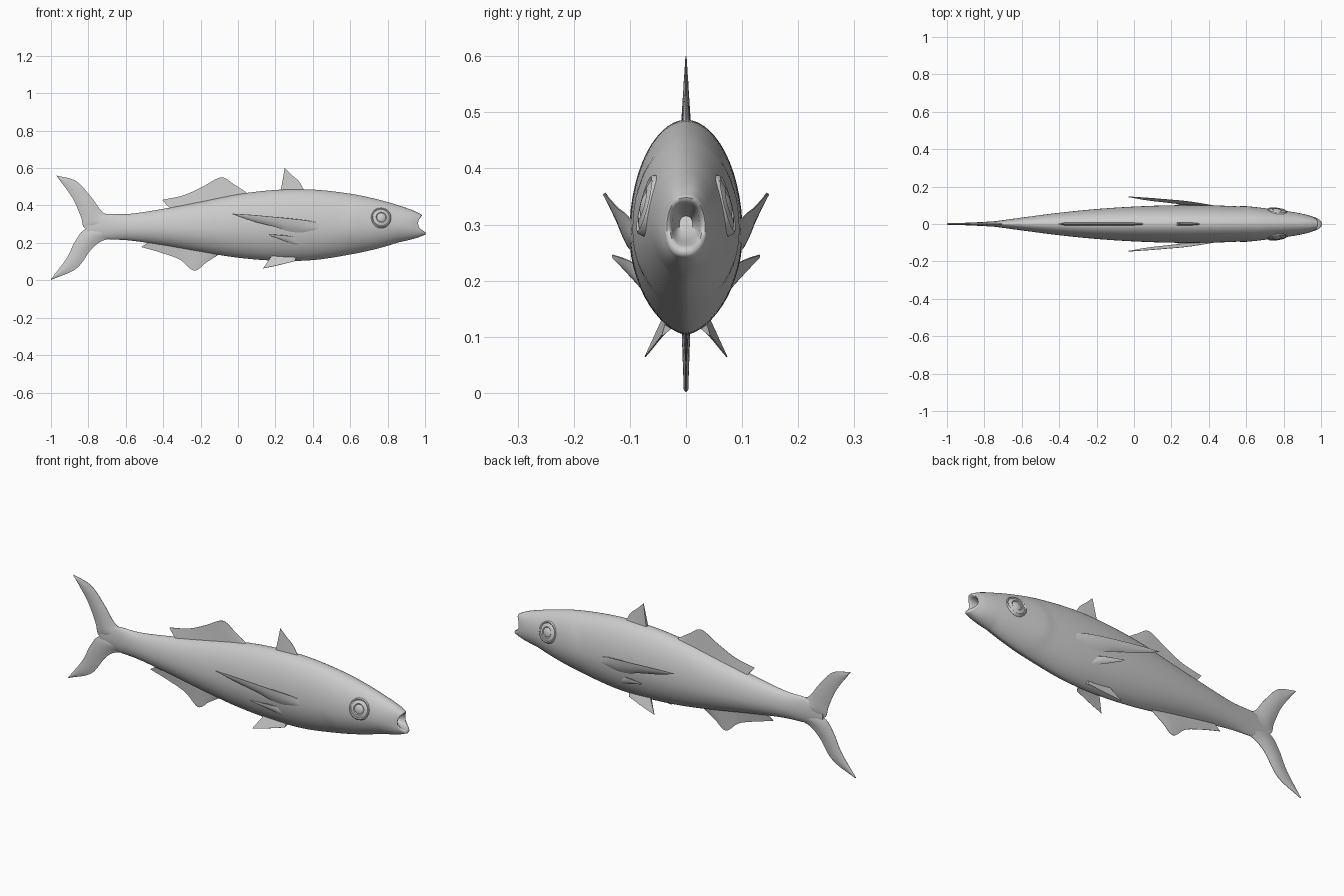
import bpy, bmesh
from math import sin, cos, pi
from mathutils import Vector

if "Cube" in bpy.data.objects:
    bpy.data.objects.remove(bpy.data.objects["Cube"])


def spline(pts, per):
    """Resample control tuples with a Catmull-Rom curve."""
    p = [Vector(q) for q in pts]
    p = [2 * p[0] - p[1]] + p + [2 * p[-1] - p[-2]]
    out = []
    for i in range(1, len(p) - 2):
        a, b, c, d = p[i - 1:i + 3]
        for k in range(per):
            t = k / per
            out.append(0.5 * (2 * b + (c - a) * t + (2 * a - 5 * b + 4 * c - d) * t * t
                              + (3 * b - a - 3 * c + d) * t ** 3))
    return out + [p[-2]]


def loft(name, rings, mirror=False, angle=40):
    """Skin closed rings and cap both ends."""
    bm = bmesh.new()
    vs = [[bm.verts.new(co) for co in r] for r in rings]
    n = len(vs[0])
    for a, b in zip(vs, vs[1:]):
        for i in range(n):
            j = (i + 1) % n
            bm.faces.new((a[i], a[j], b[j], b[i]))
    bm.faces.new(vs[0])
    bm.faces.new(vs[-1])
    bmesh.ops.recalc_face_normals(bm, faces=bm.faces)
    me = bpy.data.meshes.new(name)
    bm.to_mesh(me)
    bm.free()
    ob = bpy.data.objects.new(name, me)
    bpy.context.collection.objects.link(ob)
    if mirror:
        m = ob.modifiers.new("Mirror", 'MIRROR')
        m.use_axis = (False, True, False)
    bpy.ops.object.select_all(action='DESELECT')
    ob.select_set(True)
    bpy.context.view_layer.objects.active = ob
    bpy.ops.object.shade_smooth_by_angle(angle=angle * pi / 180)
    return ob


def fin(name, a, b, thick, normal=(0, 1, 0), lens=False, taper=0.0, mirror=False):
    """Thin blade between two edge curves; 2D points lie in the xz plane."""
    to3 = lambda q: q if len(q) == 3 else (q[0], 0, q[1])
    A, B = (spline([to3(q) for q in e], 6) for e in (a, b))
    nrm = Vector(normal).normalized()
    steps, rings = 8, []
    for i, (p, q) in enumerate(zip(A, B)):
        u = i / (len(A) - 1)
        sides = ([], [])
        for k in range(steps + 1):
            s = k / steps
            shape = sin(pi * s) if lens else 1 - s
            h = thick * (1 - taper * u) * shape + 0.001
            c = p.lerp(q, s)
            sides[0].append(c + nrm * h)
            sides[1].append(c - nrm * h)
        rings.append(sides[0] + sides[1][::-1])
    return loft(name, rings, mirror)


# Body: stations of x, top z, bottom z, half width
stations = [
    (-0.81, .315, .245, .006), (-0.72, .352, .222, .018), (-0.58, .355, .213, .037),
    (-0.40, .382, .187, .060), (-0.20, .420, .152, .080), (0.0, .460, .121, .093),
    (0.2, .483, .105, .100), (0.4, .485, .108, .100), (0.6, .463, .138, .092),
    (0.74, .434, .168, .079), (0.85, .403, .200, .064), (0.92, .375, .223, .050),
    (0.96, .352, .243, .037)]
N = 56


def section(x, zt, zb, hw, round_=0.0, jaw=0.0):
    mid, half = (zt + zb) / 2 - 0.03 * (zt - zb), (zt - zb) / 2
    ring = []
    for i in range(N):
        a = 2 * pi * i / N
        c, t = cos(a), sin(a)
        power = (1.03 if t > 0 else 1.25) * (1 - round_) + 0.75 * round_
        # gill cover: slight raised step along a curved edge
        g = min(1, max(0, (x - (0.56 + 0.09 * t * t)) / 0.03))
        fade = max(0, 1 - max(0, x - 0.6) / 0.15)
        y = hw * abs(c) ** power * (1 if c > 0 else -1) * (1 + 0.035 * g * fade)
        z = mid + t * ((zt - mid) if t > 0 else (mid - zb))
        ring.append((x + jaw * (0.03 * t * t - 0.01 * t), y, z))
    return ring


rings = []
for x, zt, zb, hw in spline(stations, 8):
    k = min(1, max(0, (x - 0.86) / 0.1))
    rings.append(section(x, zt, zb, hw, k, k))
# Lips and mouth cavity
for x, zt, zb, hw in [(.964, .348, .249, .034), (.962, .342, .257, .029), (.95, .337, .263, .025),
                      (.92, .33, .27, .021), (.885, .315, .285, .012)]:
    rings.append(section(x, zt, zb, hw, 1, 1))
loft("body", rings, angle=60)

# Forked tail
fin("tail_upper_lobe",
    [(-.64, .345), (-.72, .362), (-.785, .445), (-.865, .53), (-.97, .56)],
    [(-.68, .28), (-.812, .275), (-.84, .34), (-.885, .44), (-.966, .553)],
    .015, lens=True, taper=.8)
fin("tail_lower_lobe",
    [(-.64, .225), (-.72, .213), (-.785, .165), (-.865, .062), (-1.0, .002)],
    [(-.68, .29), (-.812, .275), (-.87, .21), (-.915, .12), (-.997, .01)],
    .015, lens=True, taper=.8)

# Back and belly fins on the centre line
fin("front_dorsal_fin",
    [(.225, .46), (.27, .46), (.31, .46), (.36, .46)],
    [(.25, .60), (.285, .565), (.325, .53), (.352, .484)], .009)
fin("rear_dorsal_fin",
    [(.06, .45), (0, .44), (-.07, .43), (-.16, .41), (-.26, .395), (-.36, .38)],
    [(.045, .47), (-.02, .512), (-.09, .55), (-.19, .50), (-.29, .455), (-.405, .43)], .008)
fin("anal_fin",
    [(-.09, .15), (-.15, .16), (-.21, .17), (-.3, .185), (-.38, .2), (-.46, .215)],
    [(-.11, .133), (-.17, .095), (-.235, .052), (-.31, .11), (-.41, .147), (-.517, .178)], .008)

# Paired side fins
fin("pelvic_fin",
    [(.31, .032, .118), (.25, .032, .125), (.185, .034, .135)],
    [(.305, .042, .103), (.22, .058, .082), (.135, .073, .064)],
    .006, normal=(0, .83, .56), mirror=True)
fin("pectoral_fin",
    [(.49, .084, .285), (.395, .104, .315), (.28, .122, .33), (.17, .132, .341),
     (.07, .14, .35), (-.03, .146, .356)],
    [(.46, .088, .268), (.36, .096, .255), (.27, .104, .262), (.2, .112, .285),
     (.065, .128, .32), (-.028, .145, .354)],
    .007, normal=(0, .87, -.5), lens=True, taper=.7, mirror=True)
fin("lower_pectoral_lobe",
    [(.34, .076, .222), (.27, .105, .237), (.165, .131, .246)],
    [(.35, .070, .175), (.28, .090, .198), (.175, .127, .238)],
    .006, normal=(0, .8, -.6), lens=True, taper=.7, mirror=True)

# Eyes: turned profile of radius and height with a rim and a domed pupil
centre = Vector((.765, .069, .335))
axis = Vector((.13, .95, .24)).normalized()
side = axis.cross(Vector((0, 0, 1))).normalized()
up = side.cross(axis)
profile = [(.058, -.015), (.054, .003), (.05, .006), (.045, .003), (.041, .005), (.028, .009),
           (.024, .006), (.02, .008), (.012, .011), (.002, .012)]
loft("eye", [[centre + axis * h + (side * cos(2 * pi * i / 32) + up * sin(2 * pi * i / 32)) * r
              for i in range(32)] for r, h in profile], mirror=True, angle=50)
